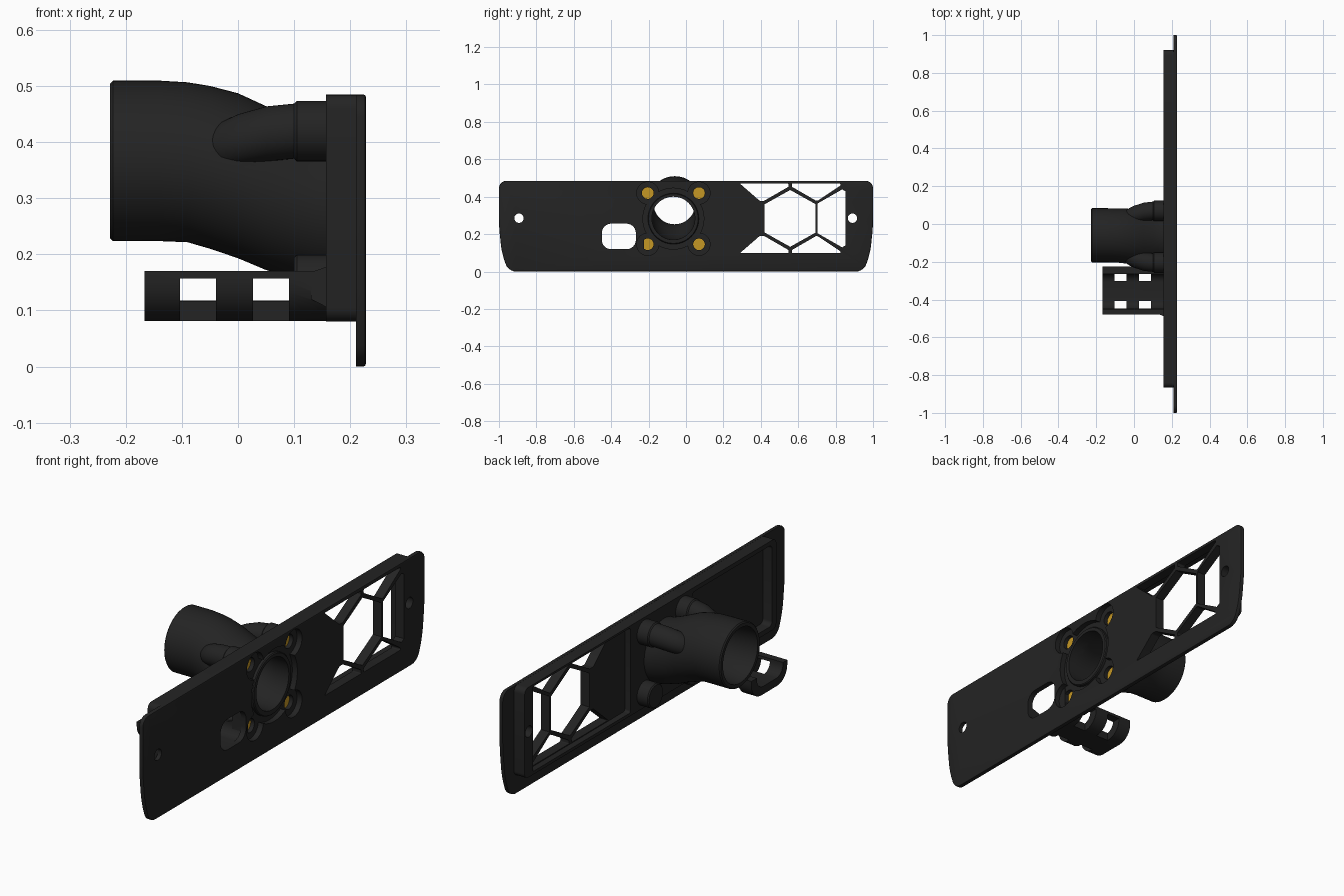
import bpy, bmesh, math
from mathutils import Vector

if "Cube" in bpy.data.objects:
    bpy.data.objects.remove(bpy.data.objects["Cube"])

CY, CZ = -0.0675, 0.2825           # centre of the port in the plate


def material(name, rgb):
    m = bpy.data.materials.new(name)
    m.diffuse_color = (*rgb, 1)
    m.use_nodes = True
    m.node_tree.nodes["Principled BSDF"].inputs["Base Color"].default_value = m.diffuse_color
    return m


BLACK = material("matte black", (0.017, 0.017, 0.017))
BRASS = material("brass", (0.56, 0.31, 0.018))


def finish(bm, name, mat=BLACK):
    bmesh.ops.recalc_face_normals(bm, faces=bm.faces)
    me = bpy.data.meshes.new(name)
    bm.to_mesh(me)
    bm.free()
    ob = bpy.data.objects.new(name, me)
    me.materials.append(mat)
    bpy.context.collection.objects.link(ob)
    return ob


def prism(name, pts, x0, x1, rnd=0.0, edge=0.0):
    """Outline in (y, z) extruded along x, with rounded corners and eased end edges."""
    bm = bmesh.new()
    f = bm.faces.new([bm.verts.new((x0, y, z)) for y, z in pts])
    r = bmesh.ops.extrude_face_region(bm, geom=[f])
    vs = [g for g in r["geom"] if isinstance(g, bmesh.types.BMVert)]
    bmesh.ops.translate(bm, verts=vs, vec=(x1 - x0, 0, 0))
    if rnd:
        es = [e for e in bm.edges if abs(e.verts[0].co.x - e.verts[1].co.x) > 1e-5]
        bmesh.ops.bevel(bm, geom=es, offset=rnd, segments=6, profile=0.5, affect='EDGES')
    if edge:
        es = [e for e in bm.edges if all(abs(v.co.x - x1) < 1e-5 for v in e.verts)]
        bmesh.ops.bevel(bm, geom=es, offset=edge, segments=2, profile=0.5, affect='EDGES')
    return finish(bm, name)


def rect(y0, y1, z0, z1):
    return [(y0, z0), (y1, z0), (y1, z1), (y0, z1)]


def loft(name, rings, n=56, mat=BLACK):
    """Solid through circles (x, y, z, radius) that all face along x."""
    bm = bmesh.new()
    loops = []
    for x, y, z, r in rings:
        loops.append([bm.verts.new((x, y + r * math.cos(2 * math.pi * i / n),
                                    z + r * math.sin(2 * math.pi * i / n))) for i in range(n)])
    for a, b in zip(loops, loops[1:]):
        for i in range(n):
            j = (i + 1) % n
            bm.faces.new((a[i], a[j], b[j], b[i]))
    bm.faces.new(loops[0])
    bm.faces.new(loops[-1])
    return finish(bm, name, mat)


def cyl(name, y, z, r, x0, x1, n=40, mat=BLACK):
    return loft(name, [(x0, y, z, r), (x1, y, z, r)], n, mat)


def combine(ob, other, op='DIFFERENCE', keep=False):
    m = ob.modifiers.new("cut", 'BOOLEAN')
    m.operation, m.solver, m.object = op, 'EXACT', other
    bpy.context.view_layer.objects.active = ob
    bpy.ops.object.modifier_apply(modifier=m.name)
    if not keep:
        bpy.data.objects.remove(other)


# Face plate with the raised frame behind it
outline = [(-0.95, 0), (0.95, 0), (0.985, 0.1), (1, 0.24), (1, 0.485),
           (-1, 0.485), (-1, 0.24), (-0.985, 0.1)]
plate = prism("face_plate", outline, 0.21, 0.228, 0.04, 0.005)
combine(plate, prism("frame", rect(-0.865, 0.92, 0.08, 0.4845), 0.157, 0.215, 0.025), 'UNION')

# Pockets in the back of the frame
combine(plate, prism("pocket", rect(-0.835, -0.268, 0.102, 0.465), 0.1, 0.203, 0.02))
combine(plate, prism("vent_pocket", rect(0.17, 0.862, 0.094, 0.475), 0.1, 0.185, 0.01))

# Honeycomb vent openings
HY, HZ = 0.557, 0.284
hexagon = [(HY + 0.157 * math.sin(math.pi * k / 3), HZ + 0.152 * math.cos(math.pi * k / 3))
           for k in range(6)]
combine(plate, prism("hex", hexagon, 0.1, 0.3))
for s in (1, -1):
    left = [(0.288, 0.186), (0.548, 0.186), (0.548, 0.169), (0.418, 0.094), (0.394, 0.094)]
    right = [(0.566, 0.186), (0.826, 0.186), (0.826, 0.176), (0.706, 0.096), (0.696, 0.094), (0.566, 0.169)]
    for pts in (left, right):
        combine(plate, prism("vent", [(y, HZ + s * z) for y, z in pts], 0.1, 0.3, 0.004))
side = [(0.704, -0.08), (0.835, -0.155), (0.852, -0.145), (0.852, 0.145), (0.835, 0.155), (0.704, 0.08)]
combine(plate, prism("vent", [(y, HZ + z) for y, z in side], 0.1, 0.3))

# Screw holes at both ends, and the socket opening
for y in (-0.893, 0.89):
    combine(plate, cyl("screw_hole", y, 0.285, 0.025, 0.1, 0.3, 28))
opening = rect(-0.45, -0.268, 0.119, 0.256)
combine(plate, prism("socket", opening, 0.1, 0.3, 0.05))

# Clover recess around the port with insert holes
corners = [(CY + sy * 0.137, CZ + sz * 0.137, sy, sz) for sy in (-1, 1) for sz in (-1, 1)]
combine(plate, cyl("recess", CY, CZ, 0.163, 0.203, 0.3, 56))
for y, z, _, _ in corners:
    combine(plate, cyl("recess", y, z, 0.059, 0.2031, 0.3))
    combine(plate, cyl("insert_hole", y, z, 0.031, 0.17, 0.3))
    cyl("brass_insert", y, z, 0.0312, 0.165, 0.185, 32, BRASS)

# Duct: round inlet sweeping down to the port
duct = loft("duct", [(-0.228, CY + 0.008, 0.3665, 0.138), (-0.223, CY + 0.008, 0.3665, 0.143),
                     (-0.14, CY + 0.008, 0.3665, 0.143), (-0.09, CY + 0.006, 0.364, 0.1425),
                     (-0.05, CY + 0.004, 0.355, 0.145), (0, CY, 0.34, 0.147),
                     (0.05, CY, 0.318, 0.146), (0.1, CY, 0.300, 0.143),
                     (0.14, CY, 0.288, 0.141), (0.195, CY, CZ, 0.139)])

# Screw bosses: long ones merge into the duct above, short ones sit below
for y, z, sy, sz in corners:
    rings = [(0.19, 0, 0.054), (0.105, 0, 0.054), (0.1, 0, 0.049)]
    if sz > 0:
        rings += [(0.05, 0.005, 0.049), (0.0, 0.016, 0.046), (-0.03, 0.023, 0.039),
                  (-0.05, 0.028, 0.027), (-0.06, 0.031, 0.014), (-0.063, 0.032, 0.004)]
    boss = loft("boss", [(x, y - sy * s * 1.2, z - sz * s, r) for x, s, r in rings], 40)
    combine(duct, boss, 'UNION')
    combine(duct, cyl("insert_hole", y, z, 0.0311, 0.17, 0.3))

# Port ring standing in the recess
ring = loft("port_ring", [(0.19, CY, CZ, 0.136), (0.215, CY, CZ, 0.136), (0.219, CY, CZ, 0.132)])

# Bore through duct, plate and ring
bore = loft("bore", [(-0.3, CY + 0.008, 0.3665, 0.126), (-0.2, CY + 0.008, 0.3665, 0.122),
                     (-0.1, CY + 0.006, 0.3645, 0.112), (-0.05, CY + 0.004, 0.355, 0.114),
                     (0, CY, 0.34, 0.116), (0.05, CY, 0.318, 0.116), (0.1, CY, 0.300, 0.115),
                     (0.15, CY, 0.287, 0.115), (0.3, CY, CZ, 0.115)])
for ob in (duct, plate, ring):
    combine(ob, bore, keep=True)
bpy.data.objects.remove(bore)

# Cradle: open trough behind the socket opening, flared where it meets the frame
cradle = prism("cradle", rect(-0.48, -0.225, 0.081, 0.33), -0.167, 0.206, 0.07)
flare = prism("flare", rect(-0.505, -0.225, 0.081, 0.195), 0.13, 0.206)
for v in flare.data.vertices:
    if v.co.x < 0.14:
        v.co.y = max(v.co.y, -0.478)
        v.co.z = min(v.co.z, 0.168)
        v.co.z = max(v.co.z, 0.12)
combine(cradle, prism("trim", rect(-0.6, -0.1, 0.17, 0.5), -0.3, 0.3))
combine(cradle, flare, 'UNION')
combine(cradle, prism("channel", rect(-0.449, -0.264, 0.1165, 0.4), -0.3, 0.3, 0.045))
for x0, x1 in ((-0.103, -0.039), (0.027, 0.091)):
    for y0, y1 in ((-0.6, -0.408), (-0.302, -0.1)):
        combine(cradle, prism("window", rect(y0, y1, 0.05, 0.157), x0, x1))

# Shading
for ob in bpy.context.scene.objects:
    bpy.ops.object.select_all(action='DESELECT')
    ob.select_set(True)
    bpy.context.view_layer.objects.active = ob
    bpy.ops.object.shade_smooth_by_angle(angle=math.radians(30))
